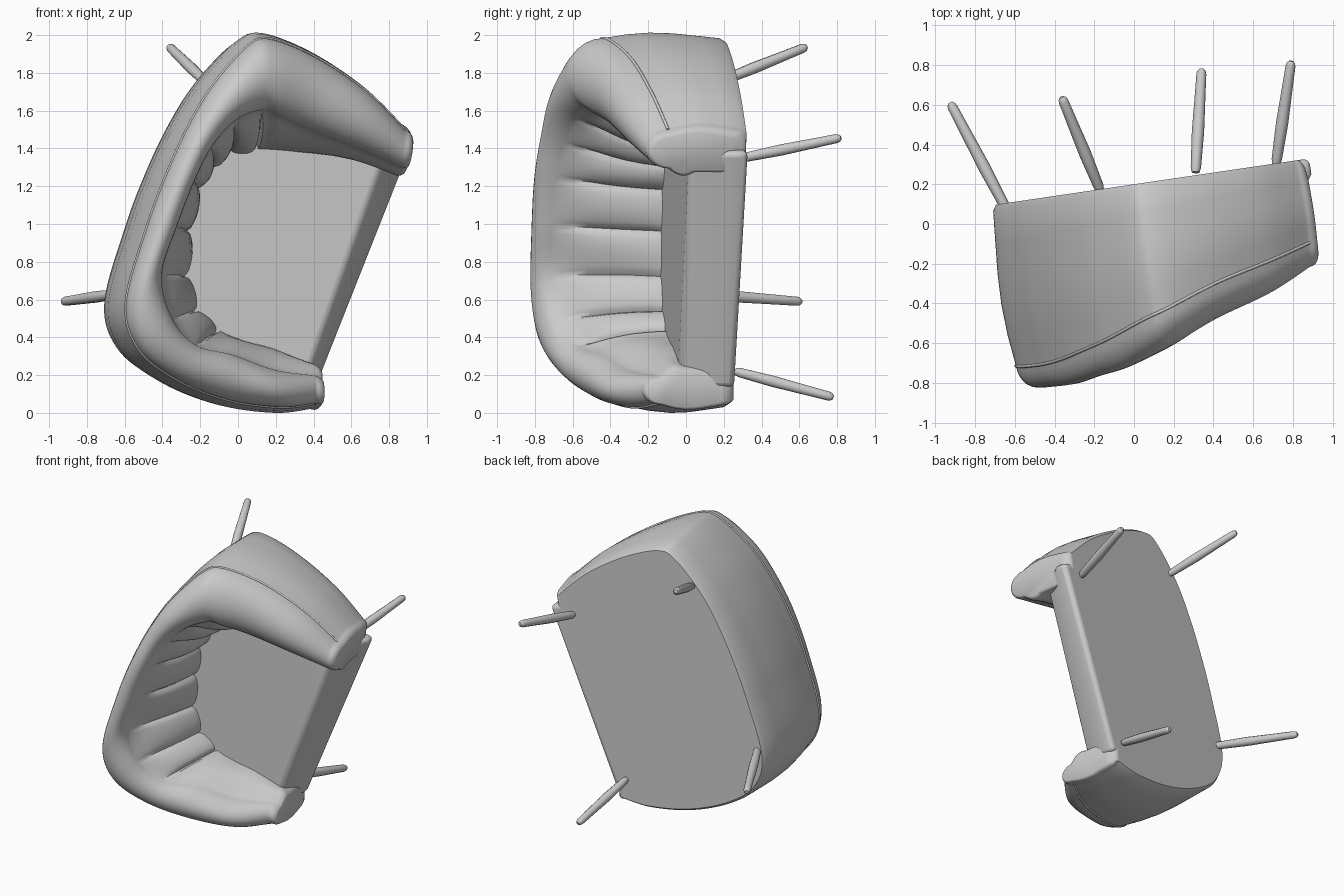
import bpy, bmesh, math
from mathutils import Vector

if "Cube" in bpy.data.objects:
    bpy.data.objects.remove(bpy.data.objects["Cube"])

TILT = 0.146  # the chair lies on its side, slightly turned about z
C, S = math.cos(TILT), math.sin(TILT)


def place(s, z, h):
    """Chair floor-plan point (s, z) at height h above the underside -> world."""
    return Vector((C * s + S * h, 0.2 + S * s - C * h, z))


def make(name, bm, angle=40):
    bmesh.ops.recalc_face_normals(bm, faces=bm.faces)
    me = bpy.data.meshes.new(name)
    bm.to_mesh(me)
    bm.free()
    ob = bpy.data.objects.new(name, me)
    bpy.context.collection.objects.link(ob)
    bpy.ops.object.select_all(action='DESELECT')
    ob.select_set(True)
    bpy.context.view_layer.objects.active = ob
    bpy.ops.object.shade_smooth_by_angle(angle=math.radians(angle))
    return ob


def loft(bm, rings):
    vs = [[bm.verts.new(p) for p in r] for r in rings]
    n = len(vs[0])
    for a, b in zip(vs, vs[1:]):
        for i in range(n):
            j = (i + 1) % n
            bm.faces.new((a[i], a[j], b[j], b[i]))
    bm.faces.new(vs[0])
    bm.faces.new(vs[-1][::-1])


# stations round the shell:
# outer s,z | rim inner s,z | seat inner s,z | seam height | padding height
ST = [
    (.35, .05, .35, .20, .36, .25, .40, .09),
    (.15, .03, .12, .23, .15, .34, .50, .15),
    (-.15, .07, -.12, .31, .00, .38, .60, .15),
    (-.44, .18, -.33, .36, -.14, .44, .72, .12),
    (-.65, .34, -.47, .50, -.25, .55, .80, .11),
    (-.72, .58, -.53, .73, -.30, .73, .82, .12),
    (-.61, .98, -.45, .99, -.29, .96, .83, .12),
    (-.50, 1.27, -.35, 1.24, -.26, 1.17, .82, .13),
    (-.38, 1.52, -.25, 1.42, -.18, 1.29, .79, .14),
    (-.24, 1.74, -.12, 1.55, -.08, 1.37, .75, .16),
    (-.05, 1.94, .03, 1.60, .06, 1.39, .68, .18),
    (.08, 1.98, .12, 1.57, .14, 1.39, .64, .18),
    (.34, 1.88, .28, 1.50, .28, 1.38, .55, .18),
    (.62, 1.70, .58, 1.39, .57, 1.35, .48, .16),
    (.83, 1.50, .80, 1.30, .79, 1.28, .42, .12),
]
LAST = len(ST) - 1


def spline(t):
    k = min(int(t), LAST - 1)
    f = t - k
    g = lambda i: ST[max(0, min(LAST, i))]
    return [0.5 * (2 * b + (c - a) * f + (2 * a - 5 * b + 4 * c - d) * f * f
                   + (3 * b - a - 3 * c + d) * f ** 3)
            for a, b, c, d in zip(g(k - 1), g(k), g(k + 1), g(k + 2))]


def section(t):
    os_, oz, rs, rz, bs, bz, h, pad = spline(t)
    O, R, B = Vector((os_, oz)), Vector((rs, rz)), Vector((bs, bz))
    inward = (B - O).normalized()
    # padded channels on the inside of the backrest
    puff = 0.045 * (math.sqrt(abs(math.sin(math.pi * t))) - 0.6) if 3 <= t <= 10 else 0.0
    # outer wall bows out gently between a rounded hem and the seam
    pts = [(O + inward * .02, 0.0), (O, .03)]
    pts += [(O - inward * .03 * math.sin(math.pi * f ** 1.2), .03 + (h - .03) * f)
            for f in (.2, .4, .6, .8)]
    pts.append((O, h))
    # domed padding over the rim
    for i in range(1, 14):
        a = math.pi * i / 13
        pts.append((O.lerp(R, (1 - math.cos(a)) / 2), h + pad * math.sin(a)))
    low = .27
    for i in range(1, 8):
        f = i / 7
        bulge = .03 * math.sin(math.pi * f) + puff * min(1, 4 * f)
        pts.append((R.lerp(B, f) + inward * bulge, h * (1 - f) + low * f))
    pts.append((B, 0.0))
    return [place(p.x, p.y, hh) for p, hh in pts]


# padded back and arms in one sweep, with rounded arm ends
rings = [section(i / 12) for i in range(12 * LAST + 1)]
front = place(.94, -.34, 0) - place(0, 0, 0)


def rounded_end(ring):
    c = sum(ring, Vector()) / len(ring)
    out = []
    for i in range(1, 6):
        a = math.radians(15 * i)
        k = .72 + .28 * math.cos(a)
        out.append([c + (p - c) * k + front * .05 * math.sin(a) for p in ring])
    return out


rings = rounded_end(rings[0])[::-1] + rings + rounded_end(rings[-1])
bm = bmesh.new()
loft(bm, rings)
make("back_and_arms", bm, 50)

# seat block with a sloping front face
back = [(.02, .25), (-.25, .42), (-.42, .62), (-.42, .85), (-.35, 1.1), (-.25, 1.35),
        (-.05, 1.55), (.2, 1.55)]
bottom = [(.40, .13)] + back + [(.90, 1.38)]
top = [(.31, .13)] + back + [(.75, 1.38)]
bm = bmesh.new()
loft(bm, [[place(s, z, 0) for s, z in bottom],
          [place(s, z, .08) for s, z in bottom],
          [place(s, z, .29) for s, z in top]])
seat = make("seat", bm)
bev = seat.modifiers.new("soft_edges", 'BEVEL')
bev.width, bev.segments = .03, 4


def tube(name, pts, radii):
    cu = bpy.data.curves.new(name, 'CURVE')
    cu.dimensions = '3D'
    cu.bevel_depth, cu.bevel_resolution, cu.use_fill_caps = 1.0, 3, True
    sp = cu.splines.new('POLY')
    sp.points.add(len(pts) - 1)
    for q, p, r in zip(sp.points, pts, radii):
        q.co, q.radius = (*p, 1), r
    sp.use_smooth = True
    ob = bpy.data.objects.new(name, cu)
    bpy.context.collection.objects.link(ob)


# piping along the outer rim
edge = [section(i / 6)[6] for i in range(6 * LAST + 1)]
tube("rim_piping", edge, [.008] * len(edge))

# splayed legs with rounded tips
LEGS = {
    "back_leg_lower": ((-.64, .07, .63), (-.92, .60, .59)),
    "back_leg_upper": ((-.17, .17, 1.75), (-.36, .63, 1.935)),
    "front_leg_lower": ((.31, .26, .22), (.34, .77, .085)),
    "front_leg_upper": ((.715, .30, 1.35), (.79, .81, 1.455)),
}
for name, (a, b) in LEGS.items():
    a, b = Vector(a), Vector(b)
    prof = ((0, .02), (.05, .026), (.4, .031), (.85, .026), (.97, .025), (1, .021), (1.02, .012))
    tube(name, [a.lerp(b, f) for f, _ in prof], [r for _, r in prof])
